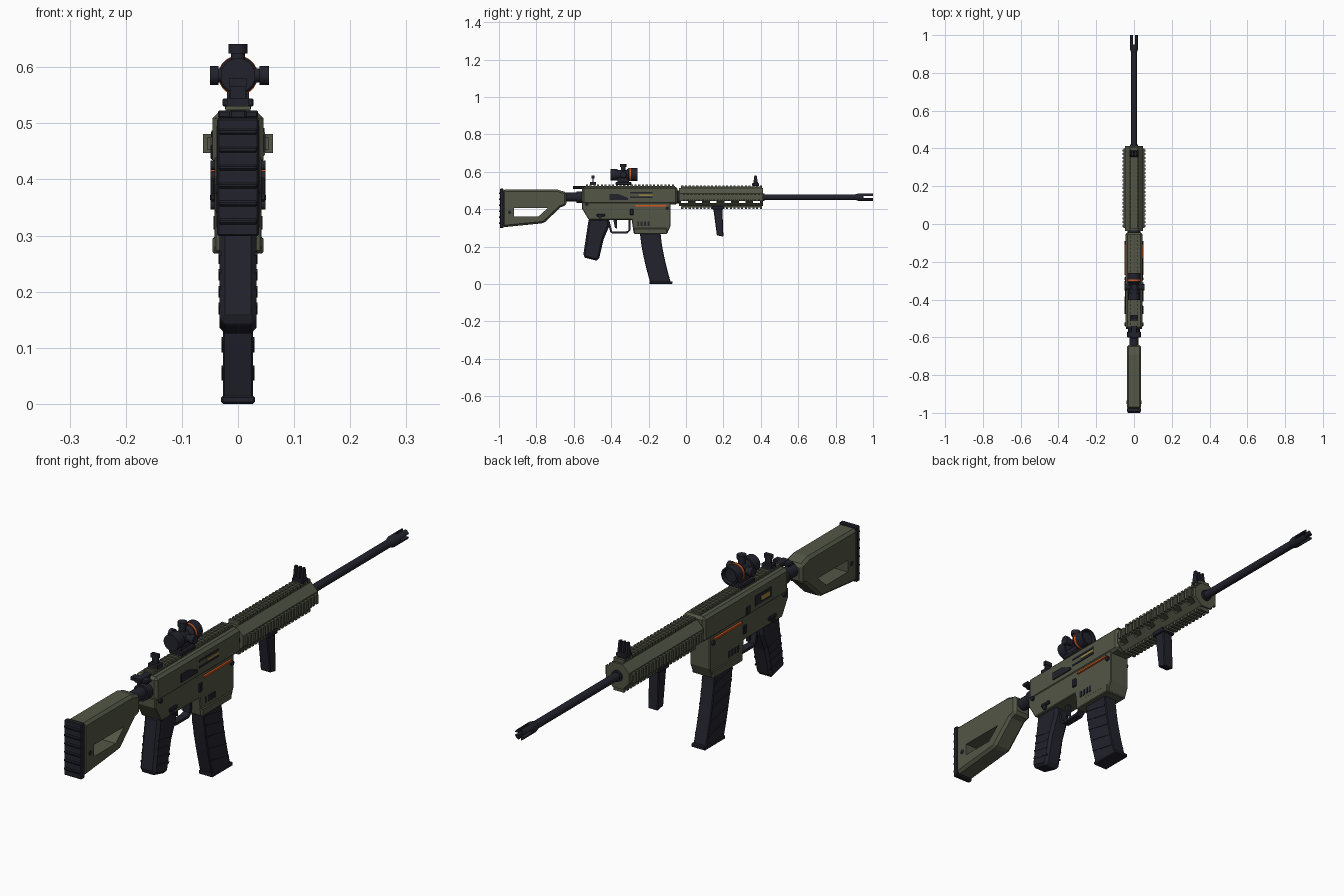
import bpy, bmesh, math
from mathutils import Matrix, Vector

cube = bpy.data.objects.get("Cube")
if cube:
    bpy.data.objects.remove(cube, do_unlink=True)


def material(name, red, green, blue):
    mat = bpy.data.materials.new(name)
    mat.use_nodes = True
    mat.diffuse_color = (red, green, blue, 1)
    shader = mat.node_tree.nodes["Principled BSDF"]
    shader.inputs["Base Color"].default_value = mat.diffuse_color
    return mat


OLIVE = material("olive", .085, .092, .06)
DARK = material("dark_polymer", .016, .016, .026)
ORANGE = material("orange", .68, .1, .015)
BRASS = material("brass", .32, .23, .05)

# Shared bevels and reference lines
SOFT, FINE = .01, .003
SIDE = .045          # receiver half width
BORE = .464          # height of the barrel axis
RAIL = .52           # height of the top rail
OPTIC = Vector((0, -.335, .585))


def finish(name, mat, bm, bevel=0, smooth=False):
    bmesh.ops.recalc_face_normals(bm, faces=bm.faces[:])
    mesh = bpy.data.meshes.new(name)
    bm.to_mesh(mesh)
    bm.free()
    mesh.materials.append(mat)
    ob = bpy.data.objects.new(name, mesh)
    bpy.context.collection.objects.link(ob)
    if bevel:
        mod = ob.modifiers.new("bevel", "BEVEL")
        mod.width, mod.segments = bevel, 1
        mod.limit_method, mod.angle_limit = "ANGLE", math.radians(35)
    if smooth:
        bpy.ops.object.select_all(action="DESELECT")
        ob.select_set(True)
        bpy.context.view_layer.objects.active = ob
        bpy.ops.object.shade_smooth_by_angle(angle=math.radians(35))
    return ob


def boxes(name, mat, size, centres, bevel=0, tilt=0):
    """Equal boxes at each centre, tilted about x, as one object."""
    bm = bmesh.new()
    shape = Matrix.Rotation(tilt, 4, "X") @ Matrix.Diagonal((*size, 1))
    for centre in centres:
        bmesh.ops.create_cube(bm, size=1, matrix=Matrix.Translation(centre) @ shape)
    return finish(name, mat, bm, bevel)


def box(name, mat, size, x=0, y=0, z=0, bevel=0):
    return boxes(name, mat, size, [(x, y, z)], bevel)


def row(start, step, count, x=0, z=0):
    """Evenly spaced points along the length."""
    return [(x, start + step * i, z) for i in range(count)]


def prism(name, mat, outline, half, x=0, bevel=0):
    """Side outline of (y, z) points given a thickness."""
    bm = bmesh.new()
    face = bm.faces.new([bm.verts.new((x - half, y, z)) for y, z in outline])
    geom = bmesh.ops.extrude_face_region(bm, geom=[face])["geom"]
    moved = [v for v in geom if isinstance(v, bmesh.types.BMVert)]
    bmesh.ops.translate(bm, vec=(half * 2, 0, 0), verts=moved)
    return finish(name, mat, bm, bevel)


def lathe(name, mat, profile, origin=(0, 0, BORE), axis="y", sides=24):
    """Turn a (position, radius) profile around an axis through the origin."""
    bm = bmesh.new()
    rings = []
    for t, radius in profile:
        ring = []
        for i in range(sides):
            angle = math.tau * (i + .5) / sides
            u, w = radius * math.cos(angle), radius * math.sin(angle)
            offset = {"x": (t, u, w), "y": (u, t, w), "z": (u, w, t)}[axis]
            ring.append(bm.verts.new(Vector(origin) + Vector(offset)))
        rings.append(ring)
    for a, b in zip(rings, rings[1:]):
        for i in range(sides):
            j = (i + 1) % sides
            bm.faces.new((a[i], a[j], b[j], b[i]))
    bm.faces.new(rings[0])
    bm.faces.new(rings[-1])
    return finish(name, mat, bm, smooth=True)


def cylinder(name, mat, start, end, radius, **where):
    return lathe(name, mat, [(start, radius), (end, radius)], **where)


def cut(target, cutter):
    cutter.hide_render = cutter.hide_viewport = True
    mod = target.modifiers.new("cut", "BOOLEAN")
    mod.operation, mod.object, mod.solver = "DIFFERENCE", cutter, "EXACT"


# Stock with a through opening, ridged butt pad and buffer tube
stock = prism("stock", OLIVE, [(-.98, .505), (-.69, .505), (-.64, .49), (-.64, .42), (-.67, .41),
                               (-.76, .325), (-.98, .303)], .038, bevel=SOFT)
opening = [(-.92, .36), (-.79, .36), (-.74, .405), (-.92, .405)]
cut(stock, prism("stock_opening_cutter", OLIVE, opening, half=.1))
box("butt_pad", DARK, (.074, .02, .21), y=-.985, z=.404, bevel=FINE)
ridge_heights = [.325 + .032 * i for i in range(6)]
boxes("butt_ridges", DARK, (.07, .01, .01), [(0, -.995, z) for z in ridge_heights], bevel=FINE)
cylinder("stock_pin", DARK, -.04, .04, radius=.009, origin=(0, -.943, .383), axis="x", sides=12)
cylinder("buffer_tube", DARK, -.68, -.54, radius=.024)
cylinder("buffer_tube_collar", DARK, -.585, -.55, radius=.031)

# Receiver: upper, lower and magazine well
box("upper_receiver", OLIVE, (SIDE * 2, .51, .095), y=-.3, z=.472, bevel=SOFT)
prism("lower_receiver", OLIVE, [(-.557, .44), (-.557, .405), (-.52, .343), (-.29, .343), (-.28, .27),
                                (-.1, .27), (-.083, .31), (-.083, .44)], .042, bevel=FINE)
box("magazine_well_lip", OLIVE, (SIDE * 2, .178, .03), y=-.19, z=.283, bevel=FINE)
box("receiver_rail", OLIVE, (.04, .48, .01), y=-.3, z=RAIL)
boxes("receiver_rail_teeth", OLIVE, (.044, .011, .01), row(-.53, .02, 24, z=RAIL + .006))

# Details repeated on both receiver sides
for side, sign in (("left", 1), ("right", -1)):
    x = sign * SIDE
    box(side + "_orange_stripe", ORANGE, (.008, .165, .007), x=x, y=-.188, z=.418)
    boxes(side + "_well_slots", DARK, (.006, .01, .024), row(-.255, .018, 4, x=sign * .041, z=.323))
    box(side + "_magazine_release", DARK, (.008, .02, .034), x=x, y=-.29, z=.385, bevel=FINE)
    box(side + "_selector", DARK, (.01, .045, .014), x=x, y=-.455, z=.368, bevel=FINE)
    for pin, y, z in (("rear", -.53, .425), ("grip", -.46, .355), ("front", -.1, .405)):
        cylinder(f"{side}_{pin}_pin", DARK, -.004, .004, radius=.009,
                 origin=(x, y, z), axis="x", sides=12)

# Bolt parts on the left, ejection port on the right
prism("bolt_cover", DARK, [(-.41, .48), (-.36, .48), (-.31, .46), (-.31, .45), (-.41, .45)], .004, x=SIDE)
for name, z in (("lower", .464), ("upper", .488)):
    box(name + "_bolt_slot", DARK, (.004, .12, .007), x=SIDE, y=-.24, z=z)
box("bolt", BRASS, (.004, .07, .009), x=SIDE, y=-.215, z=.475)
box("ejection_port", DARK, (.004, .1, .038), x=-SIDE, y=-.4, z=.468)
box("cartridge", BRASS, (.008, .05, .016), x=-SIDE, y=-.41, z=.468)
box("bolt_catch", DARK, (.008, .025, .03), x=-SIDE, y=-.31, z=.45, bevel=FINE)

# Charging handle and rear sight
box("charging_handle_shaft", DARK, (.03, .11, .016), y=-.55, z=.516, bevel=FINE)
box("charging_handle_grip", DARK, (.072, .03, .014), y=-.585, z=.516, bevel=FINE)
for name, size, z in (("base", (.04, .03, .016), .537), ("stem", (.026, .007, .03), .555),
                      ("aperture", (.03, .014, .016), .573)):
    box("rear_sight_" + name, DARK, size, y=-.497, z=z)

# Pistol grip, trigger and guard
prism("pistol_grip", DARK, [(-.52, .35), (-.55, .15), (-.54, .14), (-.48, .125), (-.466, .13),
                            (-.44, .24), (-.41, .31), (-.41, .35)], .033, bevel=SOFT)
boxes("grip_ridges", DARK, (.069, .075, .006),
      [(0, -.5 + .03 * i / 8, .17 + .03 * i) for i in range(4)], tilt=-.2)
guard_outside = [(-.42, .34), (-.405, .277), (-.395, .27), (-.315, .27), (-.298, .285), (-.298, .35)]
guard_inside = [(y + (.01 if y < -.35 else -.01), max(z, .28)) for y, z in reversed(guard_outside)]
prism("trigger_guard", DARK, guard_outside + guard_inside, half=.014)
prism("trigger", DARK, [(-.39, .35), (-.38, .3), (-.37, .295), (-.37, .35)], half=.007)


# Curved magazine with ridges and floor plate
def magazine_y(z):
    return -.192 + .058 * (1 - z / .29) ** 1.5


levels = [.29 * i / 8 for i in range(9)]
back_edge = [(magazine_y(z) - .055, z) for z in levels]
front_edge = [(magazine_y(z) + .055, z) for z in reversed(levels)]
prism("magazine", DARK, back_edge + front_edge, half=.027, bevel=FINE)
boxes("magazine_ridges", DARK, (.058, .108, .006),
      [(0, magazine_y(z), z) for z in (.055, .105, .155, .2, .24)], tilt=-.2)
box("magazine_floor_plate", DARK, (.06, .124, .014), y=-.134, z=.007, bevel=FINE)

# Eight-sided handguard with see-through slots and four toothed rails
handguard = cylinder("handguard", OLIVE, -.038, .412, radius=.052, sides=8)
cut(handguard, boxes("handguard_slot_cutter", OLIVE, (.2, .035, .013), row(-.008, .077, 6, z=.438)))
box("handguard_side_rails", OLIVE, (.11, .42, .022), y=.19, z=BORE)
boxes("handguard_side_teeth", OLIVE, (.124, .011, .034), row(-.01, .02, 21, z=BORE))
for name, sign in (("top", 1), ("bottom", -1)):
    box(f"handguard_{name}_rail", OLIVE, (.036, .43, .014), y=.19, z=BORE + sign * .049)
    boxes(f"handguard_{name}_teeth", OLIVE, (.044, .011, .012), row(-.02, .02, 22, z=BORE + sign * .056))
cylinder("barrel_nut", DARK, -.06, -.03, radius=.035)

# Barrel and pronged muzzle
cylinder("barrel", DARK, .38, .93, radius=.015)
cylinder("barrel_collar", DARK, .38, .42, radius=.021)
muzzle = lathe("muzzle_device", DARK, [(.905, .015), (.925, .021), (1, .021)])
for name, size in (("flat", (.06, .06, .011)), ("upright", (.011, .06, .06))):
    cut(muzzle, box(f"muzzle_{name}_slot_cutter", DARK, size, y=.98, z=BORE))

# Vertical foregrip
prism("foregrip", DARK, [(.145, .41), (.165, .26), (.2, .253), (.194, .41)], half=.021, bevel=FINE)
box("foregrip_clamp", DARK, (.056, .06, .018), y=.17, z=.408, bevel=FINE)

# Front sight: a post between two ears
box("front_sight_base", DARK, (.046, .036, .016), y=.372, z=.531, bevel=FINE)
for name, x in (("left_ear", .016), ("post", 0), ("right_ear", -.016)):
    prism("front_sight_" + name, DARK, [(.358, .53), (.366, .58), (.378, .58), (.386, .53)], half=.004, x=x)

# Optic with mount, turrets and orange ring
cylinder("optic_tube", DARK, -.4, -.27, radius=.024, origin=(0, 0, OPTIC.z))
cylinder("optic_eyepiece", DARK, -.403, -.365, radius=.031, origin=(0, 0, OPTIC.z))
lathe("optic_objective", DARK, [(-.32, .024), (-.308, .034), (-.26, .034), (-.26, .028), (-.275, .027)],
      origin=(0, 0, OPTIC.z))
cylinder("optic_orange_ring", ORANGE, -.303, -.295, radius=.0355, origin=(0, 0, OPTIC.z))
box("optic_mount_clamp", DARK, (.056, .085, .015), y=OPTIC.y, z=.537, bevel=FINE)
box("optic_mount_riser", DARK, (.032, .06, .03), y=OPTIC.y, z=.553)
for name, axis, reach in (("top", "z", .056), ("left", "x", .055), ("right", "x", -.05)):
    lathe(name + "_turret", DARK, [(0, .013), (reach * .7, .013), (reach * .7, .017), (reach, .017)],
          origin=OPTIC, axis=axis, sides=16)
